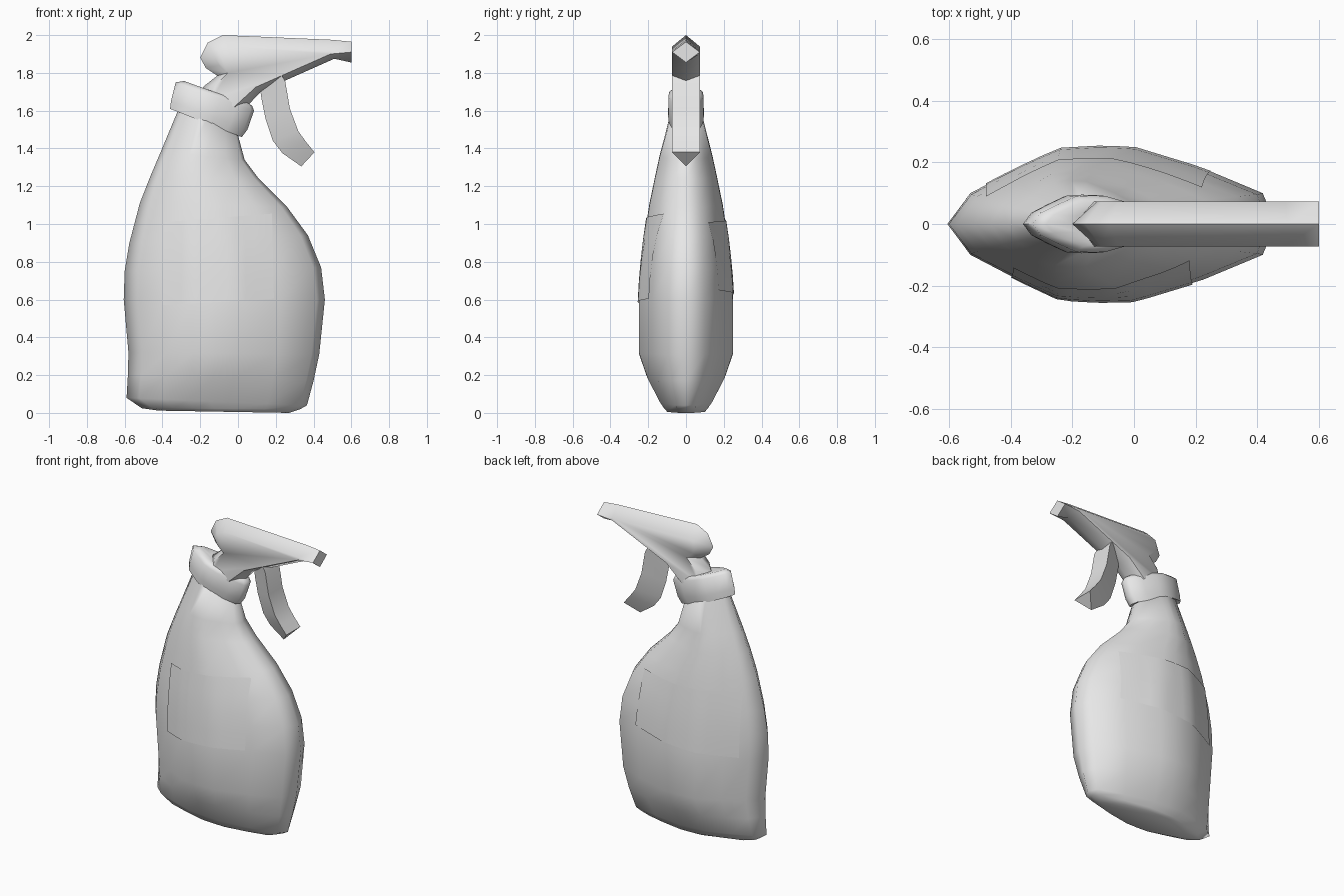
import bpy, bmesh, math
from mathutils import Vector
from mathutils.bvhtree import BVHTree

if "Cube" in bpy.data.objects:
    bpy.data.objects.remove(bpy.data.objects["Cube"])

grey = bpy.data.materials.new("pale_grey")
grey.diffuse_color = (0.8, 0.8, 0.8, 1)
grey.use_nodes = True
grey.node_tree.nodes["Principled BSDF"].inputs["Base Color"].default_value = grey.diffuse_color

# Lens-shaped half section: (fraction along x, fraction of half depth)
SECTION = [(0, 0), (.07, .4), (.2, .69), (.34, .97), (.46, 1), (.57, .99), (.78, .72), (.96, .4), (1, 0)]
LOOP = [(t, -w) for t, w in SECTION] + [(t, w) for t, w in SECTION[-2:0:-1]]


def finish(name, bm, angle):
    bmesh.ops.remove_doubles(bm, verts=bm.verts, dist=1e-4)
    bmesh.ops.recalc_face_normals(bm, faces=bm.faces)
    me = bpy.data.meshes.new(name)
    bm.to_mesh(me)
    ob = bpy.data.objects.new(name, me)
    bpy.context.collection.objects.link(ob)
    me.materials.append(grey)
    bpy.ops.object.select_all(action='DESELECT')
    ob.select_set(True)
    bpy.context.view_layer.objects.active = ob
    bpy.ops.object.shade_smooth_by_angle(angle=math.radians(angle))
    return ob


def bridge(bm, rings, cap=True):
    n = len(rings[0])
    for a, b in zip(rings, rings[1:]):
        for i in range(n):
            j = (i + 1) % n
            bm.faces.new((a[i], a[j], b[j], b[i]))
    if cap:
        bm.faces.new(rings[0][::-1])
        bm.faces.new(rings[-1])


def lens_loft(name, rings, angle):
    """Each ring: left x, left z, right x, right z, half depth."""
    bm = bmesh.new()
    bridge(bm, [[bm.verts.new((xl + (xr - xl) * t, w * d, zl + (zr - zl) * t)) for t, w in LOOP]
                for xl, zl, xr, zr, d in rings])
    finish(name, bm, angle)
    tree = BVHTree.FromBMesh(bm)
    bm.free()
    return tree


# Bottle body
body_tree = lens_loft("bottle_body", [
    (-.42, .012, .27, 0, .10), (-.51, .025, .33, .02, .115), (-.59, .08, .365, .04, .14),
    (-.583, .2, .40, .17, .205), (-.58, .32, .43, .31, .25), (-.605, .6, .46, .6, .25),
    (-.60, .75, .44, .77, .24), (-.575, .9, .37, .94, .222), (-.52, 1.11, .26, 1.09, .195),
    (-.465, 1.25, .11, 1.24, .165), (-.41, 1.38, .035, 1.34, .14), (-.31, 1.62, 0, 1.47, .09)], 75)

# Tilted screw collar, closing in onto the neck
lens_loft("collar", [
    (-.315, 1.60, 0, 1.475, .075), (-.36, 1.61, .02, 1.46, .09), (-.355, 1.65, .05, 1.5, .095),
    (-.33, 1.75, .085, 1.6, .092), (-.285, 1.757, .075, 1.625, .075), (-.2, 1.722, .05, 1.645, .065)], 75)

# Spray head: ridge outline on the centre plane, flat cheeks at +-0.073
outer = [(-.2, 1.88), (-.16, 1.96), (-.08, 2), (.5, 1.975), (.6, 1.965), (.6, 1.855), (.51, 1.875),
         (.24, 1.755), (.12, 1.70), (.045, 1.62), (-.2, 1.70), (-.18, 1.73), (-.11, 1.785), (-.17, 1.825)]
cheek = [(-.12, 1.88), (-.105, 1.92), (-.05, 1.94), (.49, 1.917), (.6, 1.91), (.6, 1.91), (.49, 1.90),
         (.23, 1.785), (.095, 1.725), (-.02, 1.62), (-.14, 1.66), (-.12, 1.73), (-.055, 1.8), (-.1, 1.84)]
bm = bmesh.new()
rings = [[bm.verts.new((x, y, z)) for x, z in pts]
         for pts, y in ((cheek, -.073), (outer, 0), (cheek, .073))]
bridge(bm, rings)
bmesh.ops.remove_doubles(bm, verts=bm.verts, dist=1e-4)
finish("spray_head", bm, 60)
bm.free()

# Trigger: curved triangular bar, flat toward the nozzle side
bm = bmesh.new()
front = [(.225, 1.80), (.25, 1.755), (.275, 1.61), (.32, 1.49), (.36, 1.435), (.405, 1.38)]
back = [(.115, 1.73), (.125, 1.66), (.145, 1.56), (.185, 1.44), (.235, 1.375), (.335, 1.305)]
bridge(bm, [[bm.verts.new(p) for p in ((fx, -.073, fz), (fx, .073, fz), (bx, 0, bz))]
            for (fx, fz), (bx, bz) in zip(front, back)])
finish("trigger", bm, 40)
bm.free()


# Labels wrapped as thin sheets over the bottle sides
def label(name, side, corners, cols=12, rows=4):
    bl, br, tr, tl = [Vector(c) for c in corners]
    bm = bmesh.new()
    grid = []
    for r in range(rows + 1):
        row = []
        for c in range(cols + 1):
            p = bl.lerp(br, c / cols).lerp(tl.lerp(tr, c / cols), r / rows)
            hit = body_tree.ray_cast(Vector((p.x, side, p.y)), Vector((0, -side, 0)))[0]
            row.append(bm.verts.new((p.x, hit.y + side * .006, p.y)))
        grid.append(row)
    for a, b in zip(grid, grid[1:]):
        for i in range(cols):
            quad = (a[i], a[i + 1], b[i + 1], b[i])
            bm.faces.new(quad if side < 0 else quad[::-1])
    finish(name, bm, 40)
    bm.free()


label("front_label", -1, [(-.4, .57), (.19, .605), (.18, 1.055), (-.39, 1.01)])
label("back_label", 1, [(-.48, .61), (.25, .65), (.22, 1.01), (-.48, 1.03)])
